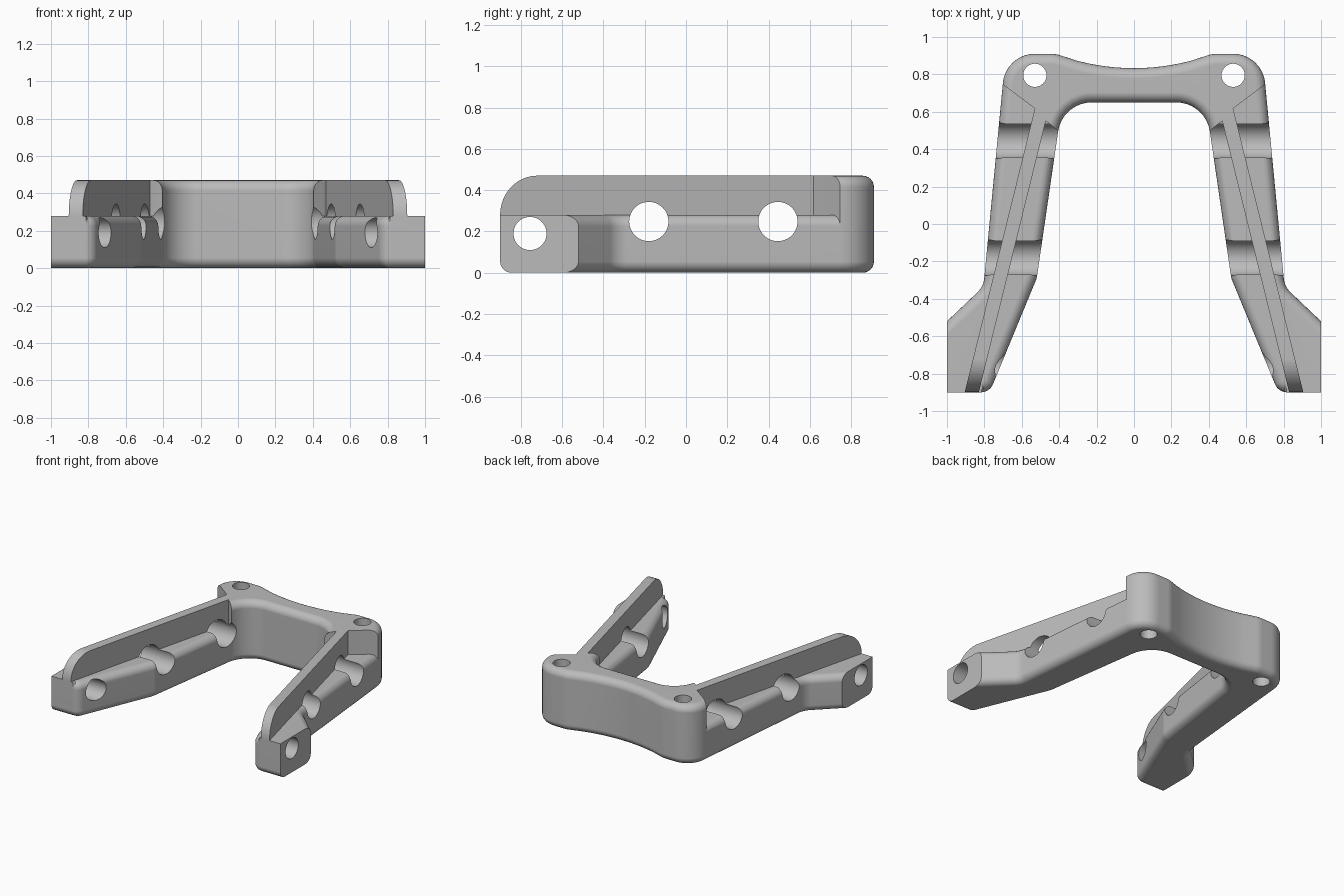
import bpy
import bmesh
from math import sin, cos, pi, tan
from mathutils import Vector, Matrix

if "Cube" in bpy.data.objects:
    bpy.data.objects.remove(bpy.data.objects["Cube"])

LOW, TALL, ROUND = 0.28, 0.47, 0.055

grey = bpy.data.materials.new("plain grey")
grey.use_nodes = True
grey.diffuse_color = (0.5, 0.5, 0.5, 1)
grey.node_tree.nodes["Principled BSDF"].inputs["Base Color"].default_value = (0.5, 0.5, 0.5, 1)


def to_object(name, bm):
    bmesh.ops.recalc_face_normals(bm, faces=bm.faces)
    mesh = bpy.data.meshes.new(name)
    bm.to_mesh(mesh)
    bm.free()
    obj = bpy.data.objects.new(name, mesh)
    bpy.context.collection.objects.link(obj)
    return obj


def loft(name, rings):
    """Closed solid through rings of equal point count."""
    bm = bmesh.new()
    loops = [[bm.verts.new(p) for p in ring] for ring in rings]
    n = len(loops[0])
    for a, b in zip(loops, loops[1:]):
        for i in range(n):
            j = (i + 1) % n
            bm.faces.new((a[i], a[j], b[j], b[i]))
    bm.faces.new(loops[0])
    bm.faces.new(loops[-1])
    return to_object(name, bm)


def fillet(prev, corner, nxt, r, steps=8):
    """Points of an arc that rounds one corner."""
    u, v = (prev - corner).normalized(), (nxt - corner).normalized()
    half = u.angle(v) / 2
    a, b = corner + u * r / tan(half), corner + v * r / tan(half)
    centre = corner + (u + v).normalized() * r / sin(half)
    pts = []
    for i in range(steps + 1):
        d = (a.lerp(b, i / steps) - centre).normalized()
        pts.append(centre + d * r)
    return pts


def mirrored(half):
    """Close a half outline by mirroring it in x."""
    return half + [Vector((-p.x, p.y)) for p in reversed(half) if p.x > 0.001]


def frame_outline():
    corners = [(0.42, 0.91, 0.16), (0.686, 0.91, 0.17), (0.805, -0.335, 0.12),
               (1.1, -0.615, 0), (1.1, -0.9, 0), (0.772, -0.9, 0.07),
               (0.52, -0.29, 0.1), (0.383, 0.65, 0.18), (0, 0.65, 0)]
    half = [Vector((x / 20, 0.833 + 0.43 * (x / 20) ** 2)) for x in range(7)]
    pts = [half[-1]] + [Vector(c[:2]) for c in corners]
    for i, c in enumerate(corners, 1):
        if c[2]:
            half += fillet(pts[i - 1], pts[i], pts[i + 1], c[2])
        else:
            half.append(pts[i])
    return mirrored(half)


def inset(outline, d, keep_front):
    result = []
    for i, p in enumerate(outline):
        e1 = (p - outline[i - 1]).normalized()
        e2 = (outline[(i + 1) % len(outline)] - p).normalized()
        n1, n2 = Vector((e1.y, -e1.x)), Vector((e2.y, -e2.x))
        q = p + (n1 + n2) * d / (1 + n1.dot(n2))
        if keep_front and p.y < -0.899:
            q.y = p.y
        result.append(q)
    return result


def rounded_frame(name, height, steps=6):
    """U-shaped slab with rounded lower and upper rims."""
    outline = frame_outline()
    rings = []
    for top in (False, True):
        for k in range(steps + 1):
            t = pi / 2 * (k / steps)
            if top:
                d, z = ROUND * (1 - cos(t)), height - ROUND * (1 - sin(t))
            else:
                d, z = ROUND * (1 - sin(t)), ROUND * (1 - cos(t))
            rings.append([(p.x, p.y, z) for p in inset(outline, d, top)])
    return loft(name, rings)


def cylinders(name, axis, radius_and_place):
    bm = bmesh.new()
    turn = Matrix.Rotation(pi / 2, 4, "Y") if axis == "X" else Matrix()
    for r, place in radius_and_place:
        bmesh.ops.create_cone(bm, cap_ends=True, segments=48, radius1=r, radius2=r,
                              depth=2.8, matrix=Matrix.Translation(place) @ turn)
    return to_object(name, bm)


def carve(obj, tool, operation="DIFFERENCE"):
    mod = obj.modifiers.new("carve", "BOOLEAN")
    mod.object, mod.operation, mod.solver = tool, operation, "EXACT"
    bpy.context.view_layer.objects.active = obj
    bpy.ops.object.modifier_apply(modifier=mod.name)


# Cutters: area of the back bar, bores, and flat outer sides
area = mirrored([Vector(p) for p in [(0, 1.1), (0.8, 1.1), (0.8, 0.81), (0.7, 0.745),
                                     (0.52, 0.61), (0.47, 0.55), (0.4, 0.495),
                                     (0.3, 0.42), (0, 0.42)]])
bar_area = loft("bar_area_cutter", [[(p.x, p.y, z) for p in area] for z in (-0.2, 0.7)])
cross_bores = cylinders("cross_bore_cutter", "X", [
    (0.08, (0, -0.755, 0.19)), (0.095, (0, -0.18, 0.248)), (0.095, (0, 0.445, 0.248))])
bolt_bores = cylinders("bolt_bore_cutter", "Z", [
    (0.062, (s * 0.53, 0.795, 0.2)) for s in (-1, 1)])
bm = bmesh.new()
for s in (-1, 1):
    bmesh.ops.create_cube(bm, matrix=Matrix.Translation((s * 1.5, -0.5, 0)))
side_trim = to_object("side_trim_cutter", bm)

# Arms with end pads
arms = rounded_frame("arms", LOW)
carve(arms, bar_area)
carve(arms, side_trim)
carve(arms, cross_bores)

# Tall back bar
back_bar = rounded_frame("back_bar", TALL)
carve(back_bar, bar_area, "INTERSECT")
carve(back_bar, bolt_bores)
carve(back_bar, cross_bores)

# Upright rib along each arm, rounded at the front
parts = [arms, back_bar]
profile = [(0.68, 0.2), (0.68, TALL)]
profile += [(-0.72 - 0.18 * sin(k * pi / 24), LOW + 0.19 * cos(k * pi / 24)) for k in range(13)]
profile.append((-0.9, 0.2))
for side, s in (("left", 1), ("right", -1)):
    rib = loft(side + "_rib", [
        [(s * (0.8675 + w - 0.247 * (y + 0.9)), y, z) for y, z in profile]
        for w in (-0.0375, 0.0375)])
    carve(rib, cross_bores)
    parts.append(rib)

for tool in (bar_area, cross_bores, bolt_bores, side_trim):
    bpy.data.objects.remove(tool)

# Finish: colour and smooth shading with crisp edges
bpy.ops.object.select_all(action="DESELECT")
for obj in parts:
    obj.data.materials.clear()
    obj.data.materials.append(grey)
    obj.select_set(True)
bpy.context.view_layer.objects.active = arms
bpy.ops.object.shade_smooth_by_angle(angle=pi / 6)
for obj in parts:
    obj.modifiers.new("even shading", "WEIGHTED_NORMAL").keep_sharp = True
